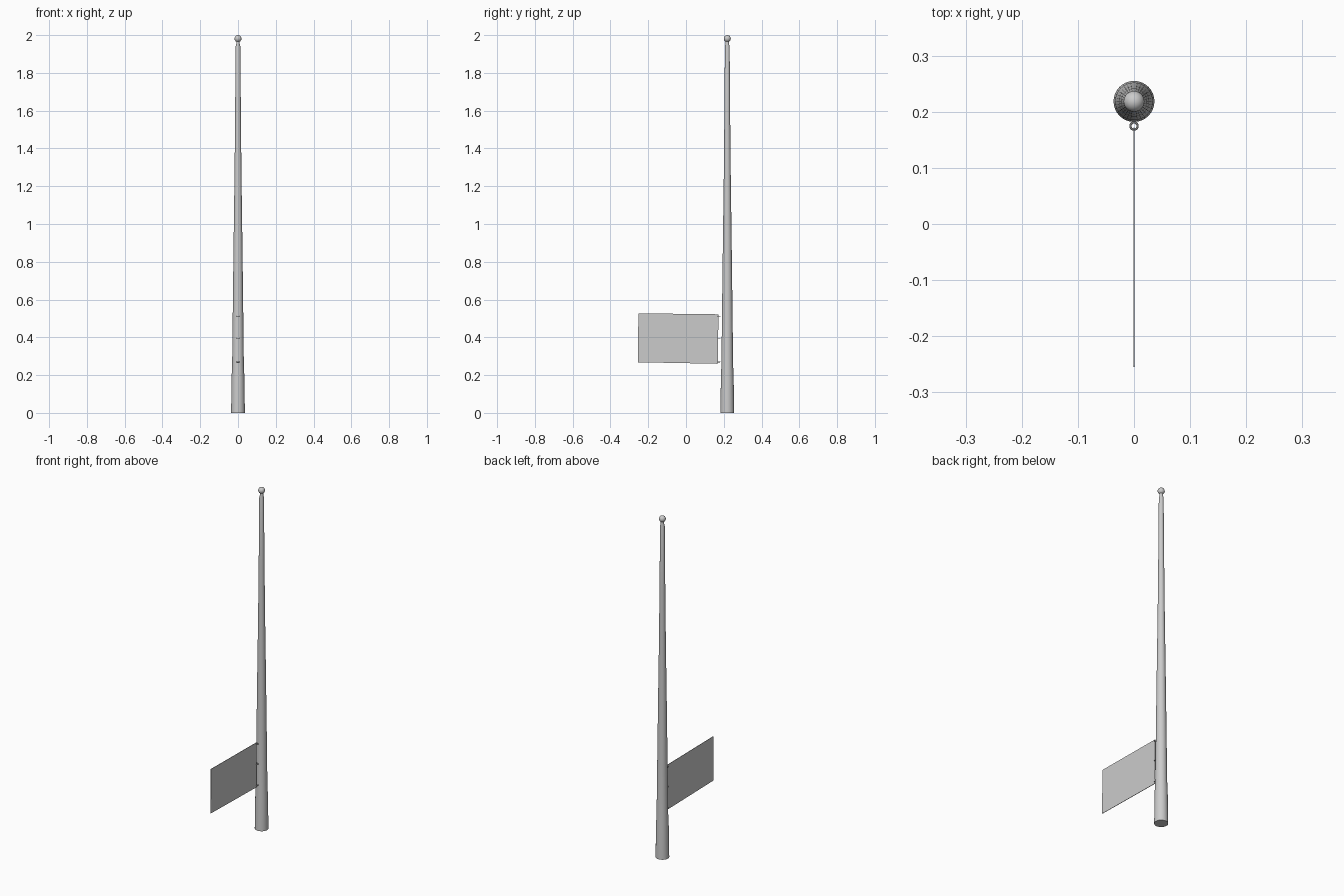
import bpy, bmesh, math

if "Cube" in bpy.data.objects:
    bpy.data.objects.remove(bpy.data.objects["Cube"])

PY = 0.2185  # pole axis y


def make(name, bm, smooth=True):
    bmesh.ops.recalc_face_normals(bm, faces=bm.faces)
    me = bpy.data.meshes.new(name)
    bm.to_mesh(me)
    bm.free()
    ob = bpy.data.objects.new(name, me)
    bpy.context.collection.objects.link(ob)
    if smooth:
        bpy.ops.object.select_all(action='DESELECT')
        ob.select_set(True)
        bpy.context.view_layer.objects.active = ob
        bpy.ops.object.shade_smooth_by_angle(angle=math.radians(35))
    return ob


def lathe(name, profile, y, n=32, closed=False):
    """Revolve (radius, z) points around a vertical axis at y."""
    bm = bmesh.new()
    rings = [[bm.verts.new((r * math.cos(2 * math.pi * i / n),
                            y + r * math.sin(2 * math.pi * i / n), z))
              for i in range(n)] for r, z in profile]
    pairs = list(zip(rings, rings[1:]))
    if closed:
        pairs.append((rings[-1], rings[0]))
    for a, b in pairs:
        for i in range(n):
            j = (i + 1) % n
            bm.faces.new((a[i], a[j], b[j], b[i]))
    if not closed:
        bm.faces.new(rings[0])
        bm.faces.new(rings[-1])
    return make(name, bm)


# Tapered pole with a slightly wider foot and a narrow neck
lathe("pole", [(0.0365, 0), (0.0335, 0.20), (0.031, 0.25), (0.027, 0.60),
               (0.023, 0.92), (0.0185, 1.25), (0.0155, 1.55), (0.0125, 1.94),
               (0.009, 1.955), (0.009, 1.97)], PY)

# Ball finial
bm = bmesh.new()
bmesh.ops.create_uvsphere(bm, u_segments=24, v_segments=16, radius=0.0185)
bmesh.ops.translate(bm, verts=bm.verts, vec=(0, PY, 1.9815))
make("ball_finial", bm)

# Flag: thin, slightly skewed sheet
bm = bmesh.new()
outline = [(-0.255, 0.268), (0.168, 0.260), (0.172, 0.522), (-0.252, 0.527)]
sides = [[bm.verts.new((x, y, z)) for y, z in outline] for x in (-0.0012, 0.0012)]
bm.faces.new(sides[0])
bm.faces.new(sides[1])
for i in range(4):
    j = (i + 1) % 4
    bm.faces.new((sides[0][i], sides[0][j], sides[1][j], sides[1][i]))
make("flag", bm, smooth=False)

# Rings tying the flag to the pole
for k, z in enumerate((0.27, 0.395, 0.512)):
    tube = [(0.0065 + 0.002 * math.cos(math.pi * t / 4),
             z + 0.002 * math.sin(math.pi * t / 4)) for t in range(8)]
    lathe(f"flag_ring_{k + 1}", tube, 0.1745, n=20, closed=True)
